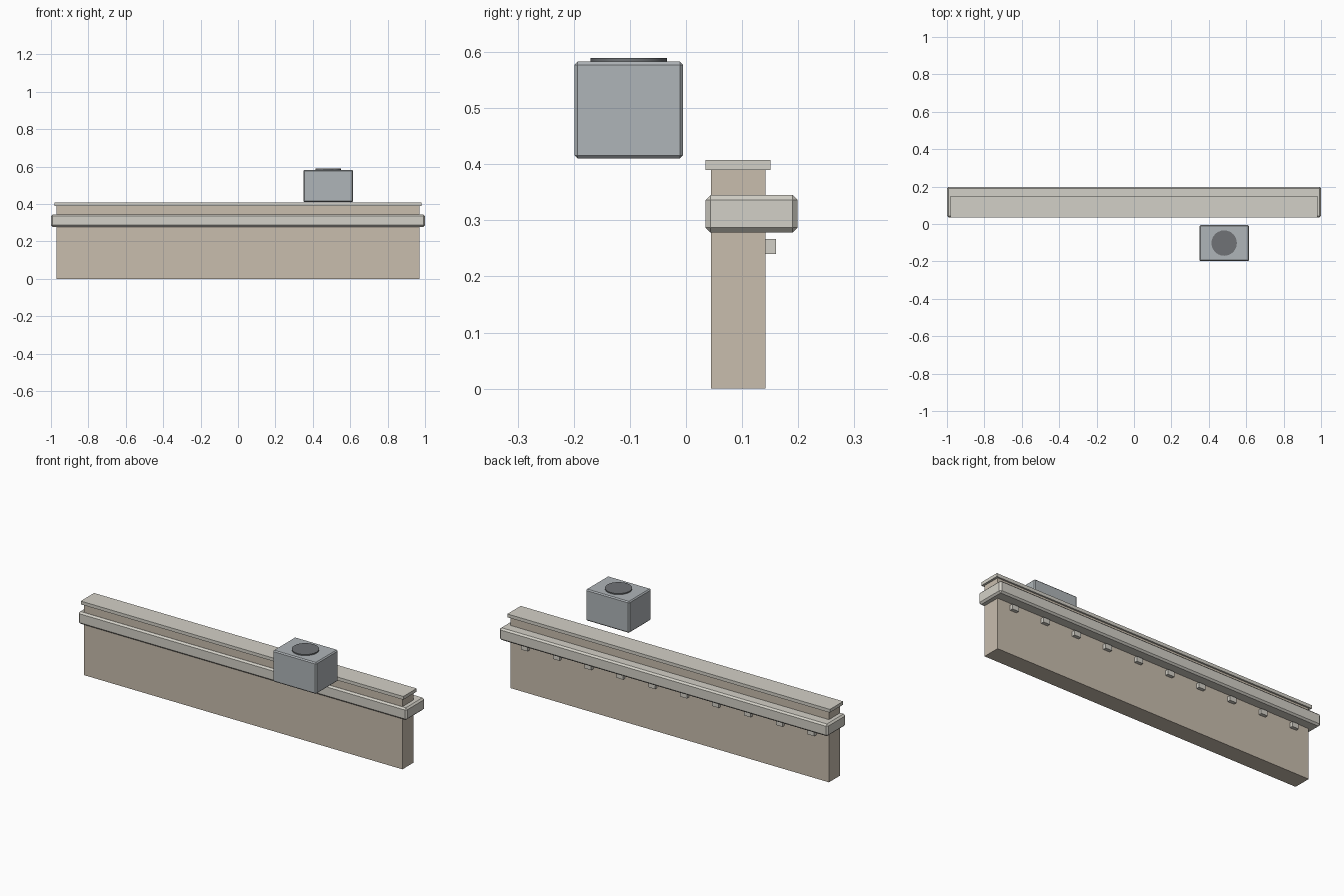
import bpy

if "Cube" in bpy.data.objects:
    bpy.data.objects.remove(bpy.data.objects["Cube"])


def material(name, color):
    m = bpy.data.materials.new(name)
    m.diffuse_color = (*color, 1)
    m.use_nodes = True
    m.node_tree.nodes["Principled BSDF"].inputs["Base Color"].default_value = m.diffuse_color
    return m


tan = material("tan_plaster", (0.58, 0.51, 0.42))
stone = material("pale_stone", (0.65, 0.63, 0.57))
metal = material("grey_metal", (0.43, 0.46, 0.48))
dark = material("dark_grille", (0.16, 0.17, 0.18))


def box(name, x, y, z, mat, bevel=0):
    """Box from (min, max) ranges, with an optional one-step chamfer."""
    ranges = (x, y, z)
    bpy.ops.mesh.primitive_cube_add(size=1, location=[(a + b) / 2 for a, b in ranges])
    ob = bpy.context.object
    ob.name = name
    ob.scale = [b - a for a, b in ranges]
    bpy.ops.object.transform_apply(location=False, rotation=False, scale=True)
    ob.data.materials.append(mat)
    if bevel:
        mod = ob.modifiers.new("chamfer", 'BEVEL')
        mod.width = bevel
        mod.segments = 1
    return ob


# Parapet wall, coping and cornice
box("parapet_wall", (-0.97, 0.97), (0.045, 0.142), (0, 0.39), tan)
box("coping", (-0.982, 0.982), (0.035, 0.151), (0.39, 0.408), stone)
box("cornice", (-1, 1), (0.035, 0.199), (0.278, 0.345), stone, 0.009)

# Row of small blocks under the cornice
for i in range(10):
    cx = -0.873 + 0.194 * i
    box(f"dentil_{i + 1}", (cx - 0.02, cx + 0.02), (0.138, 0.16), (0.24, 0.267), stone)

# Rooftop unit with round fan on top
box("rooftop_unit", (0.35, 0.615), (-0.199, -0.005), (0.41, 0.583), metal, 0.006)
bpy.ops.mesh.primitive_cylinder_add(vertices=24, radius=0.068, depth=0.012,
                                    location=(0.482, -0.102, 0.583))
fan = bpy.context.object
fan.name = "fan_disc"
fan.data.materials.append(dark)
bpy.ops.object.shade_smooth_by_angle()
